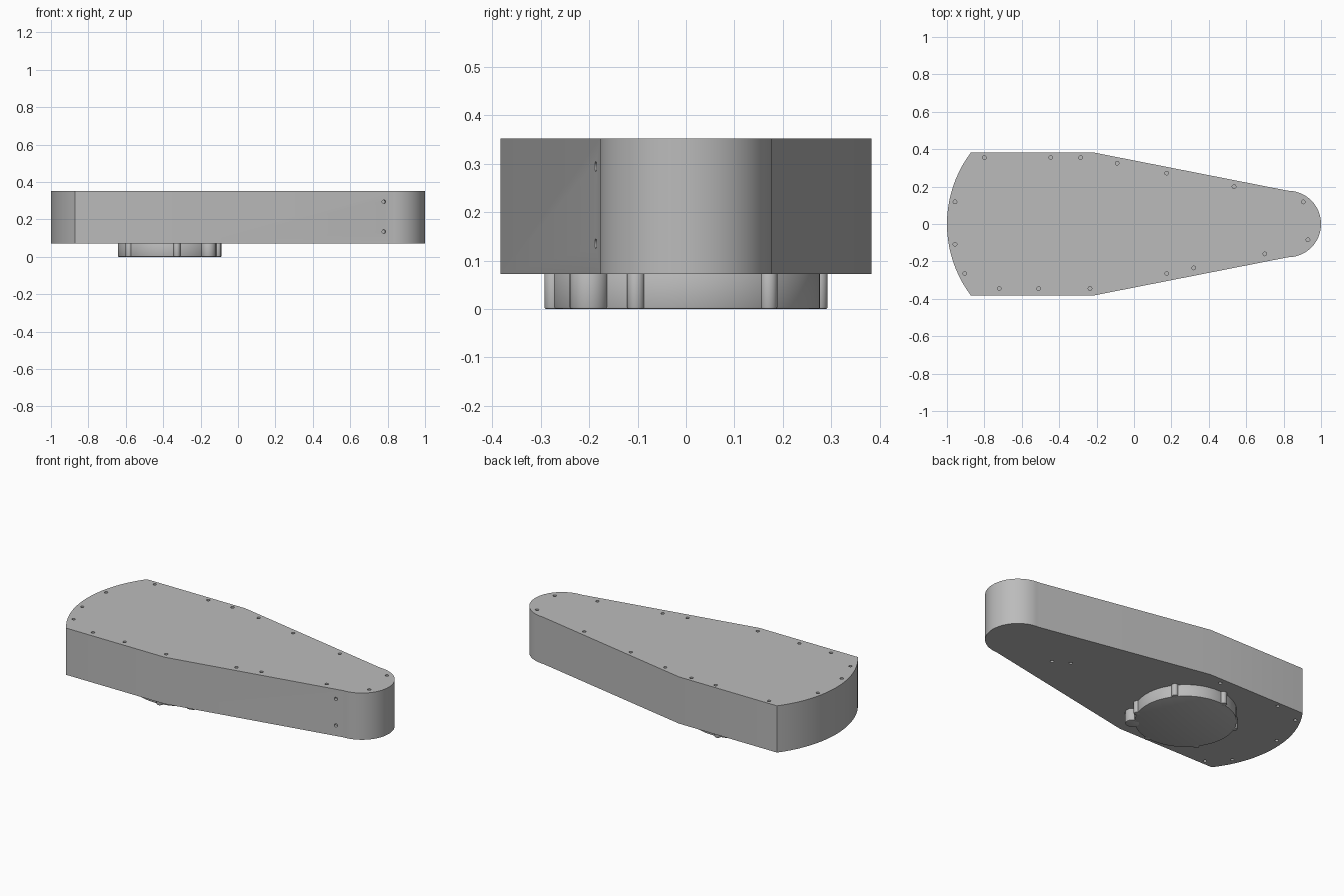
import bpy, bmesh
from math import cos, sin, pi, radians, asin
from mathutils import Matrix, Vector

if "Cube" in bpy.data.objects:
    bpy.data.objects.remove(bpy.data.objects["Cube"])

grey = bpy.data.materials.new("satin grey")
grey.use_nodes = True
colour = (0.5, 0.5, 0.5, 1)
grey.diffuse_color = colour
grey.node_tree.nodes["Principled BSDF"].inputs["Base Color"].default_value = colour

BASE, TOP = 0.072, 0.352      # housing underside and lid heights
HALF = 0.383                  # half width of the housing
HUB_X, TAIL_R = -0.365, 0.635
NOSE_X, NOSE_R = 0.822, 0.178
HUB_R = 0.277


def finish(bm, name):
    bmesh.ops.recalc_face_normals(bm, faces=bm.faces)
    mesh = bpy.data.meshes.new(name)
    bm.to_mesh(mesh)
    bm.free()
    obj = bpy.data.objects.new(name, mesh)
    bpy.context.collection.objects.link(obj)
    mesh.materials.append(grey)
    return obj


def apply_and_smooth(obj):
    bpy.ops.object.select_all(action="DESELECT")
    obj.select_set(True)
    bpy.context.view_layer.objects.active = obj
    for mod in list(obj.modifiers):
        bpy.ops.object.modifier_apply(modifier=mod.name)
    bpy.ops.object.shade_smooth_by_angle(angle=radians(30))


def arc(cx, radius, start, end, steps):
    angles = [start + (end - start) * i / steps for i in range(steps + 1)]
    return [(cx + radius * cos(a), radius * sin(a)) for a in angles]


# Housing: rounded nose, tapered flanks, straight sides, curved tail
spread = asin(HALF / TAIL_R)
outline = arc(NOSE_X, NOSE_R, -pi / 2, pi / 2, 32)
outline += [(-0.22, HALF)]
outline += arc(HUB_X, TAIL_R, pi - spread, pi + spread, 20)
outline += [(-0.22, -HALF)]
bm = bmesh.new()
face = bm.faces.new([bm.verts.new((x, y, BASE)) for x, y in outline])
solid = bmesh.ops.extrude_face_region(bm, geom=[face])
raised = [v for v in solid["geom"] if isinstance(v, bmesh.types.BMVert)]
bmesh.ops.translate(bm, verts=raised, vec=(0, 0, TOP - BASE))
housing = finish(bm, "housing")

# Screw holes in the lid, the underside and the front flank
lid_holes = [(-0.8, 0.355), (-0.445, 0.355), (-0.285, 0.355), (-0.09, 0.325),
             (0.175, 0.272), (0.535, 0.2), (0.905, 0.118), (0.93, -0.085),
             (0.7, -0.16), (0.32, -0.235), (0.175, -0.265), (-0.235, -0.345),
             (-0.51, -0.345), (-0.72, -0.345), (-0.905, -0.265),
             (-0.957, -0.108), (-0.957, 0.118)]
under_holes = [(0.53, -0.06), (0.44, -0.01), (-0.32, 0.345), (-0.72, 0.355),
               (-0.89, 0.3), (-0.955, 0.065), (-0.905, -0.25), (-0.8, -0.355)]
bm = bmesh.new()


def drill(position, direction):
    turn = Vector(direction).to_track_quat("Z", "Y").to_matrix().to_4x4()
    bmesh.ops.create_cone(bm, cap_ends=True, segments=14, radius1=0.01,
                          radius2=0.01, depth=0.04,
                          matrix=Matrix.Translation(position) @ turn)


for x, y in lid_holes:
    drill((x, y, TOP), (0, 0, 1))
for x, y in under_holes:
    drill((x, y, BASE), (0, 0, 1))
for z in (0.135, 0.294):
    drill((0.78, -0.186, z), (0.19, -1, 0))
cutter = finish(bm, "hole_cutter")
cutter.hide_render = True
cut = housing.modifiers.new("holes", "BOOLEAN")
cut.operation = "DIFFERENCE"
cut.solver = "EXACT"
cut.object = cutter
apply_and_smooth(housing)
bpy.data.objects.remove(cutter)


# Hub under the housing, with small rim posts and one larger boss
def post(name, angle, distance, radius, segments):
    bm = bmesh.new()
    a = radians(angle)
    height = BASE + 0.004
    place = (HUB_X + distance * cos(a), distance * sin(a), height / 2)
    bmesh.ops.create_cone(bm, cap_ends=True, segments=segments, radius1=radius,
                          radius2=radius, depth=height,
                          matrix=Matrix.Translation(place))
    obj = finish(bm, name)
    bevel = obj.modifiers.new("soft_edge", "BEVEL")
    bevel.width = 0.004
    bevel.segments = 2
    bevel.limit_method = "ANGLE"
    bevel.angle_limit = radians(40)
    apply_and_smooth(obj)


post("hub", 0, 0, HUB_R, 64)
for i in range(6):
    post("rim_post_" + str(i + 1), -22 + 60 * i, HUB_R, 0.018, 20)
post("rim_boss", -44, 0.288, 0.04, 28)
